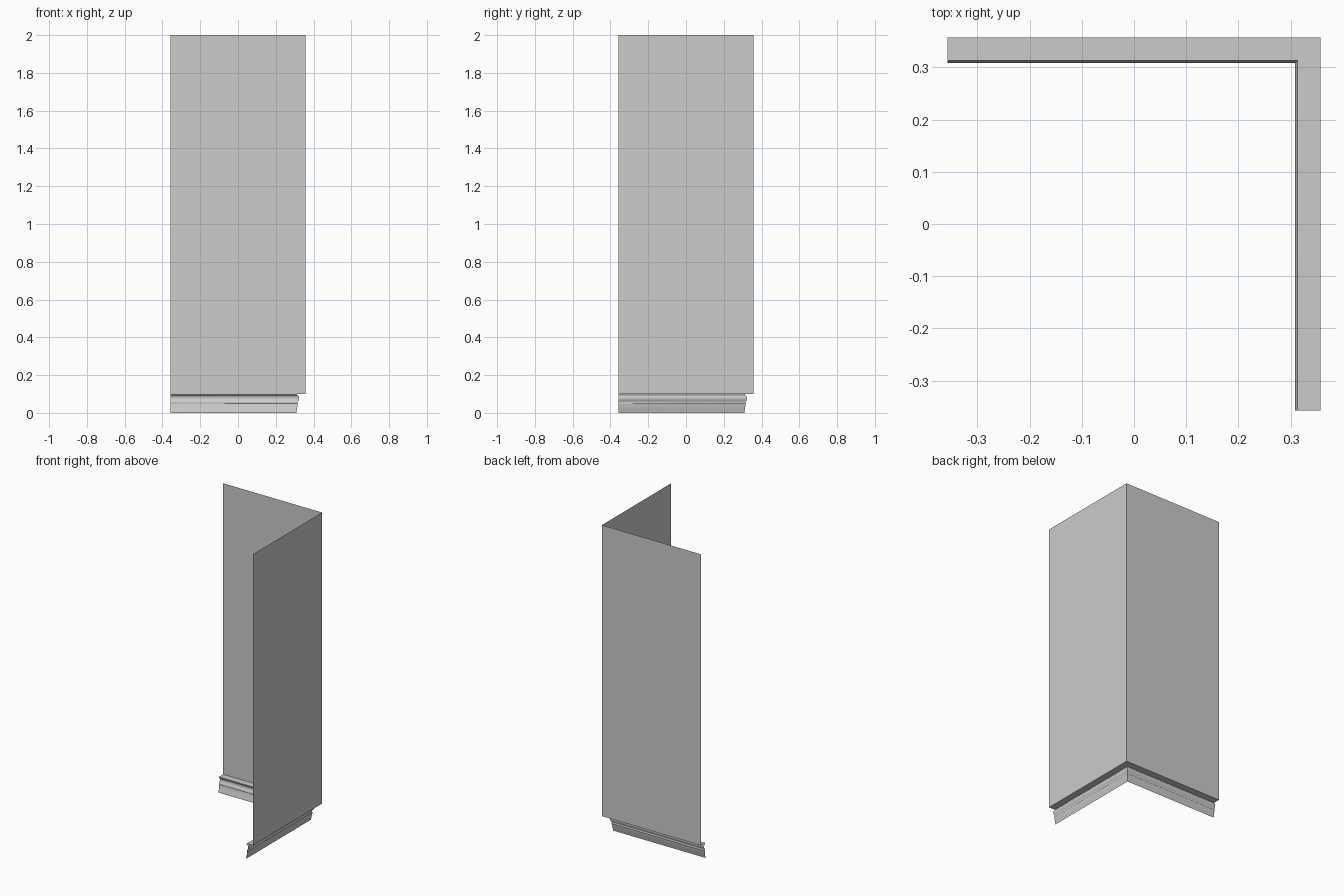
import bpy, bmesh

if "Cube" in bpy.data.objects:
    bpy.data.objects.remove(bpy.data.objects["Cube"])

W = 0.357      # wall planes sit at x = W and y = W
BASE = 0.1     # top of the skirting board


def corner_sheet(name, profile):
    """Sweep (distance from wall, height) points along both walls, mitred in the corner."""
    bm = bmesh.new()
    rows = []
    for d, z in profile:
        c = W - d
        rows.append([bm.verts.new(p) for p in ((-W, c, z), (c, c, z), (c, -W, z))])
    for a, b in zip(rows, rows[1:]):
        for i in range(2):
            bm.faces.new((a[i], b[i], b[i + 1], a[i + 1]))
    mesh = bpy.data.meshes.new(name)
    bm.to_mesh(mesh)
    bm.free()
    obj = bpy.data.objects.new(name, mesh)
    bpy.context.collection.objects.link(obj)
    return obj


# Two thin walls meeting in a corner
corner_sheet("corner_walls", [(0, 2.0), (0, BASE)])

# Flat ledge under the walls
corner_sheet("skirting_ledge", [(0, BASE), (0.044, BASE)])

# Skirting face: lip, hollow cove, small step, sloping foot
skirting = corner_sheet("skirting_moulding", [
    (0.044, 0.100), (0.044, 0.096), (0.039, 0.092), (0.035, 0.086),
    (0.0335, 0.079), (0.035, 0.071), (0.038, 0.064), (0.042, 0.058),
    (0.042, 0.052), (0.040, 0.049), (0.042, 0.040), (0.046, 0.012),
    (0.048, 0.008), (0.048, 0.0)])
bpy.context.view_layer.objects.active = skirting
skirting.select_set(True)
bpy.ops.object.shade_smooth_by_angle(angle=0.6)
